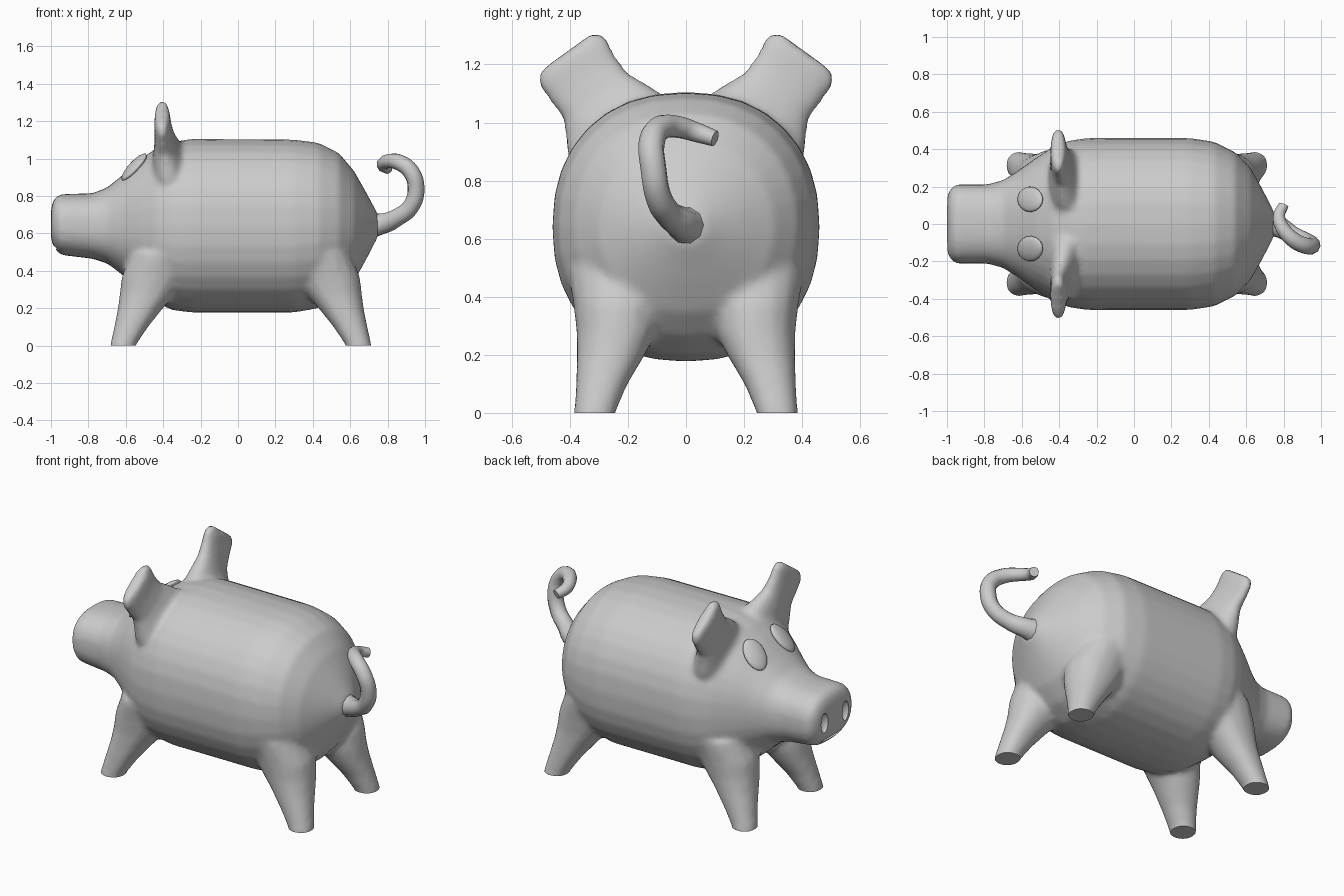
import bpy, bmesh, math
from mathutils import Vector

if "Cube" in bpy.data.objects:
    bpy.data.objects.remove(bpy.data.objects["Cube"])


def loft(bm, rings):
    """Skin closed rings of equal count and cap both ends."""
    rows = [[bm.verts.new(p) for p in r] for r in rings]
    n = len(rows[0])
    for a, b in zip(rows, rows[1:]):
        for i in range(n):
            j = (i + 1) % n
            bm.faces.new((a[i], a[j], b[j], b[i]))
    bm.faces.new(rows[0][::-1])
    bm.faces.new(rows[-1])


def ring(c, u, v, n=24, e=2.0):
    """Superellipse ring about c with half-axes u and v."""
    pts = []
    for i in range(n):
        t = 2 * math.pi * i / n
        ct, st = math.cos(t), math.sin(t)
        a = math.copysign(abs(ct) ** (2 / e), ct)
        b = math.copysign(abs(st) ** (2 / e), st)
        pts.append(Vector(c) + Vector(u) * a + Vector(v) * b)
    return pts


def activate(ob):
    bpy.ops.object.select_all(action='DESELECT')
    ob.select_set(True)
    bpy.context.view_layer.objects.active = ob


def apply_mod(ob, kind, **props):
    m = ob.modifiers.new(kind, kind)
    for k, val in props.items():
        setattr(m, k, val)
    activate(ob)
    bpy.ops.object.modifier_apply(modifier=m.name)


def ellipsoid(name, loc, scale, normal=None):
    bpy.ops.mesh.primitive_uv_sphere_add(segments=16, ring_count=10, location=loc)
    ob = bpy.context.object
    ob.name = name
    ob.scale = scale
    if normal:
        ob.rotation_euler = Vector(normal).to_track_quat('Z', 'Y').to_euler()
    return ob


bm = bmesh.new()

# Head and trunk: x, bottom z, top z, half width, roundness
trunk = [(-1.0, .57, .73, .14, 2.4), (-.985, .525, .785, .185, 2.5),
         (-.95, .485, .81, .212, 2.5), (-.78, .465, .815, .212, 2.5),
         (-.70, .44, .845, .235, 2.4), (-.62, .38, .91, .285, 2.3),
         (-.53, .30, .99, .35, 2.25), (-.44, .23, 1.055, .41, 2.25),
         (-.35, .19, 1.09, .445, 2.25), (-.25, .177, 1.105, .46, 2.25),
         (.30, .177, 1.102, .46, 2.25), (.43, .20, 1.085, .44, 2.2),
         (.54, .26, 1.03, .385, 2.2), (.62, .345, .935, .305, 2.1),
         (.68, .45, .83, .20, 2.0), (.75, .585, .70, .065, 2.0)]
loft(bm, [ring((x, 0, (a + b) / 2), (0, w, 0), (0, 0, (b - a) / 2), 32, e)
          for x, a, b, w, e in trunk])

# Legs: z, x range, y range (run below ground, trimmed flat later)
leg = [(-.06, -.685, -.555, .25, .385), (0, -.685, -.547, .243, .386),
       (.10, -.663, -.48, .20, .38), (.20, -.643, -.40, .14, .377),
       (.28, -.633, -.33, .10, .378), (.37, -.622, -.27, .08, .388),
       (.50, -.57, -.22, .05, .41)]
for end in (-1, 1):
    for side in (-1, 1):
        rings = []
        for z, x0, x1, y0, y1 in leg:
            x = (x0 + x1) / 2
            x = x if end < 0 else .03 - x
            rings.append(ring((x, side * (y0 + y1) / 2, z),
                              ((x1 - x0) / 2, 0, 0), (0, (y1 - y0) / 2, 0), 16, 2.2))
        loft(bm, rings)

# Ears: centre x, y, z, half width, half thickness
ear = [(-.34, .20, .92, .22, .13), (-.37, .255, 1.0, .19, .085),
       (-.39, .31, 1.09, .137, .056), (-.40, .355, 1.15, .137, .047),
       (-.405, .392, 1.212, .145, .042), (-.405, .412, 1.243, .125, .033)]
for s in (-1, 1):
    loft(bm, [ring((x, s * y, z), (0, s * .81 * w, -.59 * w), (t, 0, 0), 20, 2.3)
              for x, y, z, w, t in ear])

bmesh.ops.recalc_face_normals(bm, faces=bm.faces)
me = bpy.data.meshes.new("body")
bm.to_mesh(me)
bm.free()
body = bpy.data.objects.new("body", me)
bpy.context.collection.objects.link(body)

# Blend trunk, legs and ears into one skin
apply_mod(body, 'REMESH', mode='VOXEL', voxel_size=.016)
apply_mod(body, 'SMOOTH', factor=.5, iterations=8)

# Trim the feet flat on the ground
bm = bmesh.new()
bm.from_mesh(body.data)
bmesh.ops.bisect_plane(bm, geom=bm.verts[:] + bm.edges[:] + bm.faces[:],
                       plane_co=(0, 0, 0), plane_no=(0, 0, 1), clear_inner=True)
bmesh.ops.edgeloop_fill(bm, edges=[e for e in bm.edges if e.is_boundary])
bmesh.ops.recalc_face_normals(bm, faces=bm.faces)
bm.to_mesh(body.data)
bm.free()

# Nostrils and mouth slit
cutters = [ellipsoid("nostril_cutter", (-1.0, s * .10, .645), (.03, .032, .06))
           for s in (-1, 1)]
cutters.append(ellipsoid("mouth_cutter", (-.955, 0, .525), (.045, .11, .013)))
for c in cutters:
    c.hide_render = True
    apply_mod(body, 'BOOLEAN', object=c, operation='DIFFERENCE', solver='EXACT')
    bpy.data.objects.remove(c)
activate(body)
bpy.ops.object.shade_smooth_by_angle(angle=math.radians(45))

# Eyes: shallow lenses on the brow
for s, side in ((-1, "right"), (1, "left")):
    eye = ellipsoid(side + "_eye", (-.555, s * .132, .955), (.068, .097, .026),
                    (-.70, s * .22, .68))
    bpy.ops.object.shade_smooth()

# Curly tail: x, y, z, radius
path = [(.68, 0, .645, 1.9), (.76, -.01, .65, 1.3), (.85, -.06, .685, 1.05),
        (.925, -.095, .745, 1.0), (.952, -.112, .84, 1.0), (.925, -.118, .93, 1.0),
        (.86, -.09, .98, .95), (.80, -.03, .985, .85), (.775, .04, .965, .75),
        (.80, .10, .945, .62)]
cu = bpy.data.curves.new("tail", 'CURVE')
cu.dimensions = '3D'
cu.bevel_depth = .045
cu.bevel_resolution = 3
cu.resolution_u = 5
cu.use_fill_caps = True
sp = cu.splines.new('BEZIER')
sp.bezier_points.add(len(path) - 1)
for p, (x, y, z, r) in zip(sp.bezier_points, path):
    p.co = (x, y, z)
    p.radius = r
    p.handle_left_type = p.handle_right_type = 'AUTO'
tail = bpy.data.objects.new("tail", cu)
bpy.context.collection.objects.link(tail)
activate(tail)
bpy.ops.object.convert(target='MESH')
bpy.ops.object.shade_smooth_by_angle(angle=math.radians(45))
